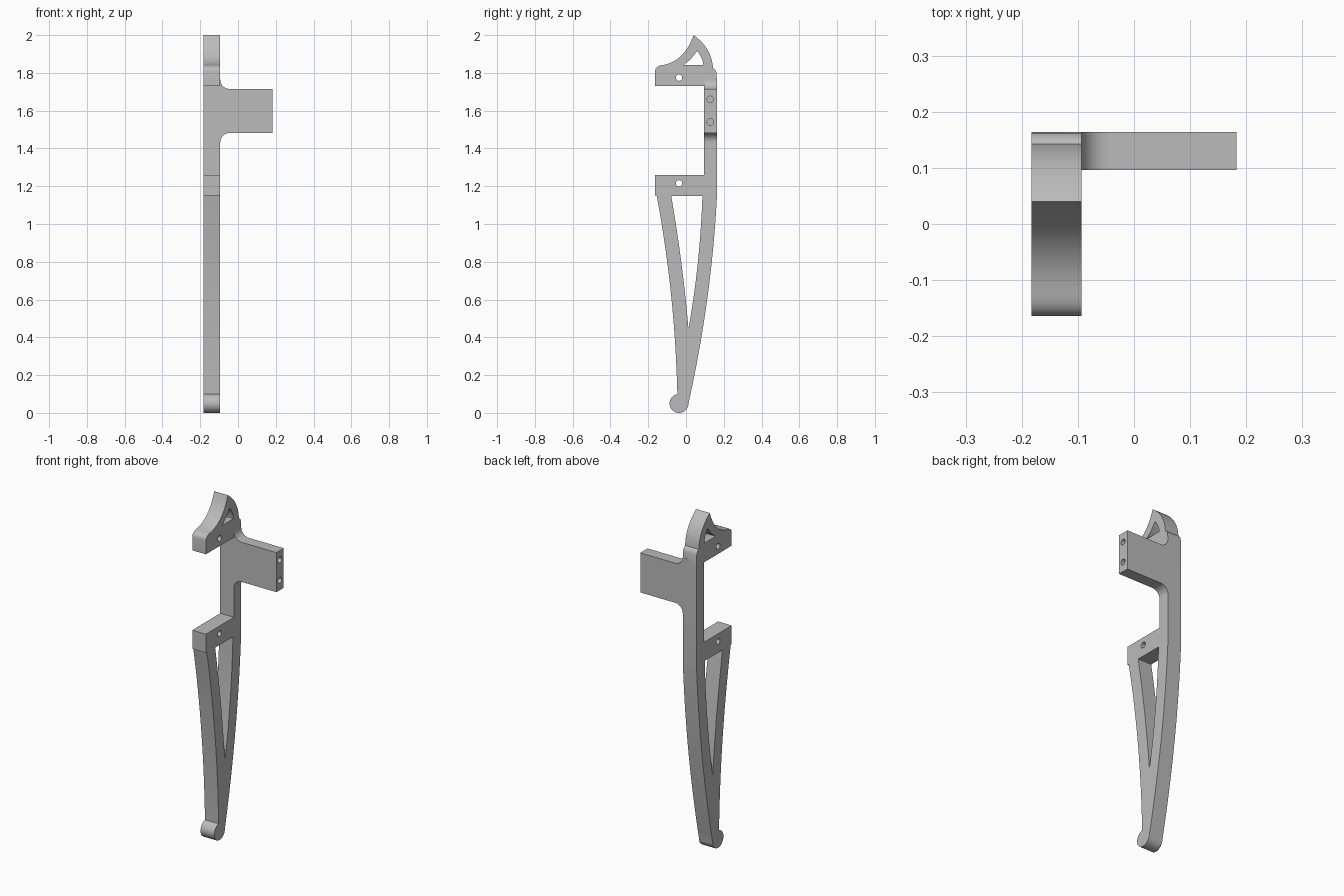
import bpy, bmesh, math
from mathutils import Vector

if "Cube" in bpy.data.objects:
    bpy.data.objects.remove(bpy.data.objects["Cube"], do_unlink=True)

grey = bpy.data.materials.new("light_grey")
grey.use_nodes = True
grey.diffuse_color = (0.5, 0.5, 0.5, 1)
grey.node_tree.nodes["Principled BSDF"].inputs["Base Color"].default_value = (0.5, 0.5, 0.5, 1)

LEFT, RIGHT = -0.094, -0.183     # sides of the flat plate
INNER, BACK = 0.096, 0.164       # front and back of the spine
BAR_END = 0.183


def bow(a, mid, b, n=16):
    """Smooth curve from a to b through mid, without its last point."""
    a, mid, b = Vector(a), Vector(mid), Vector(b)
    c = 2 * mid - (a + b) / 2
    ts = [i / n for i in range(n)]
    return [(1 - t) ** 2 * a + 2 * t * (1 - t) * c + t * t * b for t in ts]


def arc(centre, r, start, end, n=24):
    angles = [math.radians(start + (end - start) * i / n) for i in range(n + 1)]
    return [Vector((centre[0] + r * math.cos(a), centre[1] + r * math.sin(a))) for a in angles]


def prism(name, outline, place, lo, hi):
    """Extrude an outline from lo to hi; place maps (u, v, depth) to 3D."""
    bm = bmesh.new()
    rings = [[bm.verts.new(place(p[0], p[1], d)) for p in outline] for d in (lo, hi)]
    n = len(outline)
    for ring in rings:
        bm.faces.new(ring)
    for i in range(n):
        j = (i + 1) % n
        bm.faces.new((rings[0][i], rings[0][j], rings[1][j], rings[1][i]))
    bmesh.ops.recalc_face_normals(bm, faces=bm.faces)
    mesh = bpy.data.meshes.new(name)
    bm.to_mesh(mesh)
    bm.free()
    mesh.materials.append(grey)
    obj = bpy.data.objects.new(name, mesh)
    bpy.context.scene.collection.objects.link(obj)
    return obj


def side(u, v, d):
    return (d, u, v)


def front(u, v, d):
    return (u, d, v)


def combine(target, tool, operation):
    bpy.context.view_layer.objects.active = target
    mod = target.modifiers.new("join", "BOOLEAN")
    mod.operation, mod.solver, mod.object = operation, "EXACT", tool
    bpy.ops.object.modifier_apply(modifier=mod.name)
    bpy.data.objects.remove(tool, do_unlink=True)


# Side outline: crest, spine, bowed tail, round foot, front strut and two arms
outline = bow((0.04, 2.0), (0.114, 1.922), (0.143, 1.825))
outline += bow((0.143, 1.825), (0.157, 1.812), (BACK, 1.79), 5)
outline += [Vector((BACK, 1.73)), Vector((BACK, 1.4))]
outline += bow((BACK, 1.15), (0.112, 0.6), (0.013, 0.05), 24)
outline += arc((-0.037, 0.05), 0.05, 0, -260)
outline += bow((-0.046, 0.099), (-0.079, 0.625), (-0.155, 1.15))[1:]
outline += [(-0.155, 1.15), (-BACK, 1.15), (-BACK, 1.26), (INNER, 1.26),
            (INNER, 1.73), (-BACK, 1.73)]
outline += bow((-BACK, 1.81), (-0.155, 1.829), (-0.132, 1.84), 6)
outline += bow((-0.132, 1.84), (-0.028, 1.888), (0.04, 2.0))
frame = prism("hook_frame", outline, side, RIGHT, LEFT)

# Side bar with rounded inner corners
root, r = LEFT - 0.03, 0.05
bar_outline = [(root, 1.76)]
bar_outline += arc((LEFT + r, 1.715 + r), r, 180, 270, 10)
bar_outline += [(BAR_END, 1.715), (BAR_END, 1.482)]
bar_outline += arc((LEFT + r, 1.482 - r), r, 90, 180, 10)
bar_outline += [(root, 1.482 - r)]
combine(frame, prism("side_bar", bar_outline, front, INNER, BACK), "UNION")

# Openings in the crest and between the struts
crest = bow((0.058, 1.917), (0.082, 1.88), (0.092, 1.842))
crest += [Vector((0.092, 1.842))]
crest += bow((-0.015, 1.842), (0.025, 1.874), (0.058, 1.917))
gap = bow((0.087, 1.148), (0.062, 0.79), (0.013, 0.445))
gap += bow((0.013, 0.445), (-0.024, 0.79), (-0.078, 1.148))
gap += [Vector((-0.078, 1.148))]
for shape in (crest, gap):
    combine(frame, prism("opening", shape, side, RIGHT - 0.1, LEFT + 0.1), "DIFFERENCE")

# Pin holes through the arms, blind holes in the bar end
for y, z, lo, hi in ((-0.037, 1.775, -0.3, 0), (-0.037, 1.215, -0.3, 0),
                     (0.128, 1.66, 0.04, 0.3), (0.128, 1.54, 0.04, 0.3)):
    hole = arc((y, z), 0.017, 0, 345, 23)
    combine(frame, prism("hole", hole, side, lo, hi), "DIFFERENCE")

bpy.ops.object.select_all(action="DESELECT")
frame.select_set(True)
bpy.context.view_layer.objects.active = frame
bpy.ops.object.shade_smooth_by_angle(angle=math.radians(25))
